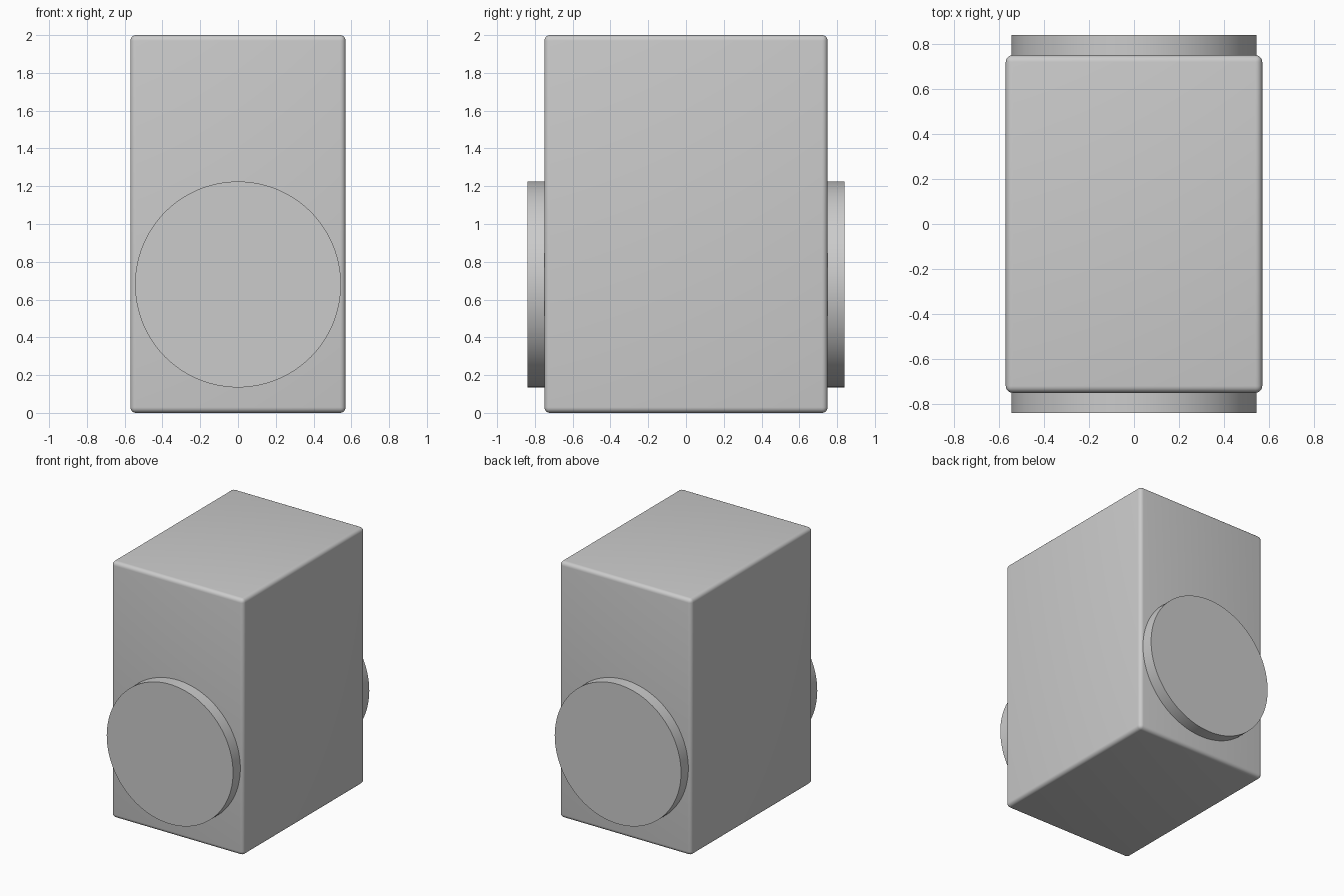
import bpy
import math

cube = bpy.data.objects.get("Cube")
if cube:
    bpy.data.objects.remove(cube, do_unlink=True)

# Single plain grey
grey = bpy.data.materials.new("light_grey")
grey.use_nodes = True
colour = (0.6, 0.6, 0.6, 1)
grey.diffuse_color = colour
grey.node_tree.nodes["Principled BSDF"].inputs["Base Color"].default_value = colour


def finish(name):
    obj = bpy.context.object
    obj.name = name
    obj.data.materials.append(grey)
    return obj


# Tall box with rounded edges
bpy.ops.mesh.primitive_cube_add(size=1, location=(0, 0, 1))
body = finish("body")
body.scale = (1.14, 1.5, 2)
bpy.ops.object.transform_apply(location=False, rotation=False, scale=True)
bevel = body.modifiers.new("rounded_edges", "BEVEL")
bevel.width = 0.03
bevel.segments = 5
bpy.ops.object.modifier_apply(modifier=bevel.name)
bpy.ops.object.shade_smooth_by_angle(angle=math.radians(30))

# Round discs standing out of the front and back
for name, side in (("front_disc", -1), ("back_disc", 1)):
    bpy.ops.mesh.primitive_cylinder_add(
        vertices=128, radius=0.545, depth=0.14,
        location=(0, side * 0.77, 0.68), rotation=(math.pi / 2, 0, 0))
    finish(name)
    bpy.ops.object.shade_smooth_by_angle(angle=math.radians(30))
